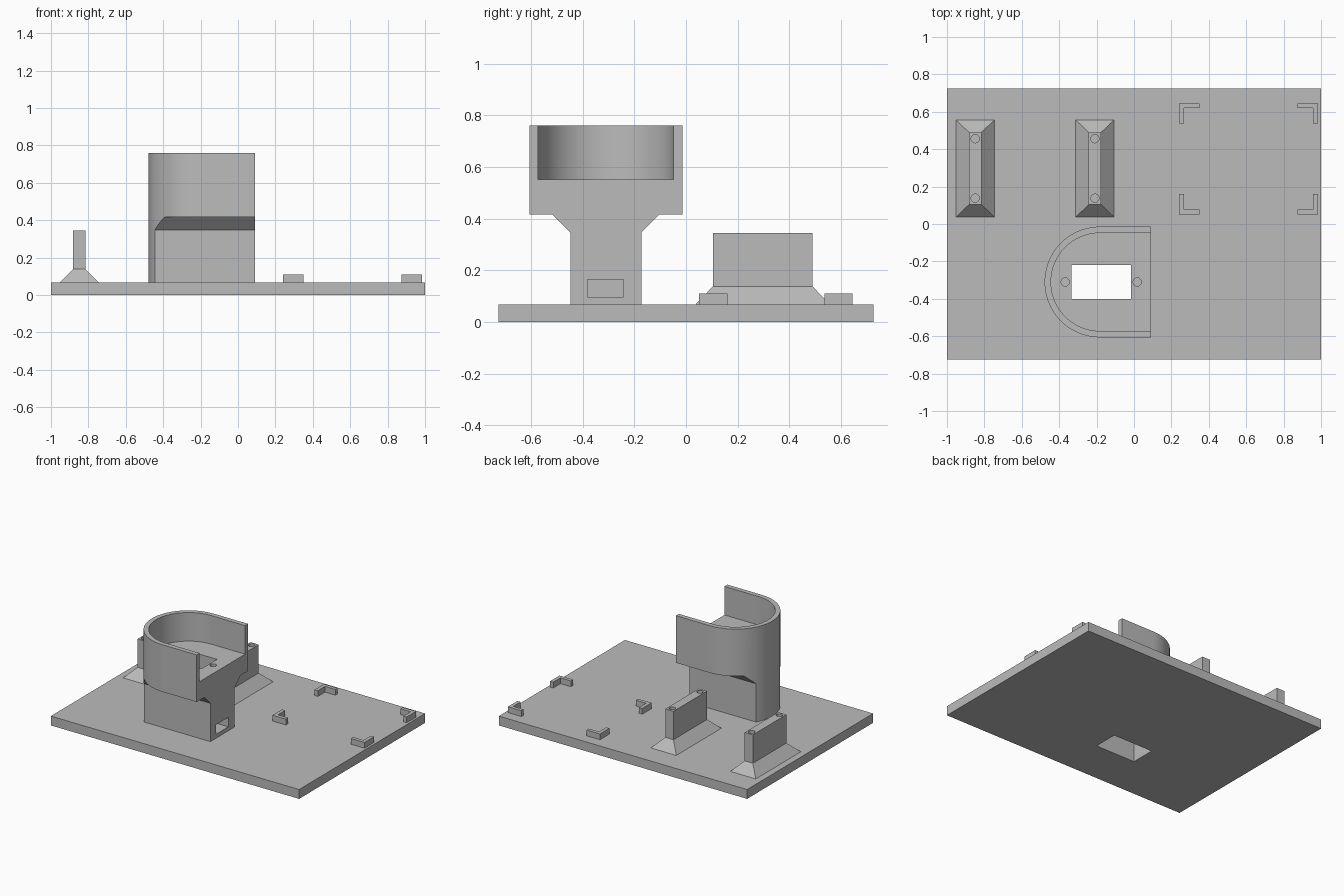
import bpy
import math
from mathutils import Matrix

if "Cube" in bpy.data.objects:
    bpy.data.objects.remove(bpy.data.objects["Cube"], do_unlink=True)

grey = bpy.data.materials.new("plain grey")
grey.use_nodes = True
colour = (0.5, 0.5, 0.5, 1)
grey.diffuse_color = colour
grey.node_tree.nodes["Principled BSDF"].inputs["Base Color"].default_value = colour


def loft(name, bottom, top):
    """Solid between two matching outlines of 3D points."""
    n = len(bottom)
    faces = [list(range(n))[::-1], list(range(n, 2 * n))]
    faces += [(i, (i + 1) % n, n + (i + 1) % n, n + i) for i in range(n)]
    mesh = bpy.data.meshes.new(name)
    mesh.from_pydata(list(bottom) + list(top), [], faces)
    mesh.materials.append(grey)
    obj = bpy.data.objects.new(name, mesh)
    bpy.context.collection.objects.link(obj)
    return obj


def prism(name, outline, z0, z1):
    return loft(name, [(x, y, z0) for x, y in outline], [(x, y, z1) for x, y in outline])


def rect(x0, x1, y0, y1):
    return [(x0, y0), (x1, y0), (x1, y1), (x0, y1)]


def circle(cx, cy, r, n=32):
    return [(cx + r * math.cos(math.tau * i / n), cy + r * math.sin(math.tau * i / n))
            for i in range(n)]


def u_shape(cx, cy, r, x_end, n=48):
    """Half circle towards -x with straight arms to x_end."""
    arc = [(cx + r * math.cos(a), cy + r * math.sin(a))
           for a in (math.pi * (0.5 + i / n) for i in range(n + 1))]
    return [(x_end, cy + r)] + arc + [(x_end, cy - r)]


def boolean(obj, cutter, operation="DIFFERENCE"):
    mod = obj.modifiers.new("cut", "BOOLEAN")
    mod.operation, mod.solver, mod.object = operation, "EXACT", cutter
    bpy.context.view_layer.objects.active = obj
    bpy.ops.object.modifier_apply(modifier=mod.name)
    bpy.data.objects.remove(cutter, do_unlink=True)


def smooth(obj):
    bpy.ops.object.select_all(action="DESELECT")
    obj.select_set(True)
    bpy.context.view_layer.objects.active = obj
    bpy.ops.object.shade_smooth_by_angle(angle=math.radians(30))


PLATE_TOP = 0.068
WELL = rect(-0.335, -0.015, -0.40, -0.22)

# Base plate with the rectangular well through it
plate = prism("base_plate", rect(-1, 1, -0.725, 0.725), 0, PLATE_TOP)
boolean(plate, prism("well_cutter", WELL, -0.1, 0.2))

# Cup stand: U-shaped body, narrowed below the cup with sloped shoulders
CX, CY, END = -0.182, -0.31, 0.091
stand = prism("cup_stand", u_shape(CX, CY, 0.296, END), PLATE_TOP, 0.76)
half = [(0.138, 0), (0.138, 0.347), (0.208, 0.417), (0.4, 0.417), (0.4, 0.9)]
side = [(CY + w, z) for w, z in half] + [(CY - w, z) for w, z in reversed(half)]
boolean(stand, loft("shoulder_cutter", [(-0.7, y, z) for y, z in side],
                    [(0.4, y, z) for y, z in side]), "INTERSECT")

# Cup cavity, well, cable port and screw holes
boolean(stand, prism("cavity_cutter", u_shape(CX, CY, 0.262, 0.3), 0.552, 0.9))
boolean(stand, prism("well_cutter", WELL, -0.1, 0.7))
boolean(stand, prism("port_cutter", rect(-0.1, 0.2, -0.381, -0.241), 0.097, 0.165))
for x in (-0.368, 0.017):
    boolean(stand, prism("screw_cutter", circle(x, CY, 0.022), 0.4, 0.7))
smooth(stand)

# Two mounting posts on flared feet, each with a pair of screw holes
PY = 0.297
for label, x in (("right", -0.849), ("left", -0.209)):
    def ring(hx, hy, z):
        return [(a, b, z) for a, b in rect(x - hx, x + hx, PY - hy, PY + hy)]
    loft(label + "_post_foot", ring(0.103, 0.26, PLATE_TOP), ring(0.033, 0.193, 0.138))
    post = loft(label + "_post", ring(0.033, 0.193, 0.138), ring(0.033, 0.193, 0.345))
    for y in (PY - 0.159, PY + 0.159):
        boolean(post, prism("screw_cutter", circle(x, y, 0.022), 0.2, 0.5))
    smooth(post)

# Four L-shaped corner brackets, mirrored about the centre of their bay
BX, BY, HX, HY, ARM, T = 0.6125, 0.348, 0.371, 0.297, 0.109, 0.026
for sx, x_name in ((-1, "right"), (1, "left")):
    for sy, y_name in ((-1, "front"), (1, "back")):
        ell = [(0, 0), (ARM, 0), (ARM, T), (T, T), (T, ARM), (0, ARM)]
        points = [(BX + sx * (HX - u), BY + sy * (HY - v)) for u, v in ell]
        if sx * sy < 0:
            points.reverse()
        prism(f"{y_name}_{x_name}_bracket", points, PLATE_TOP, 0.11)
